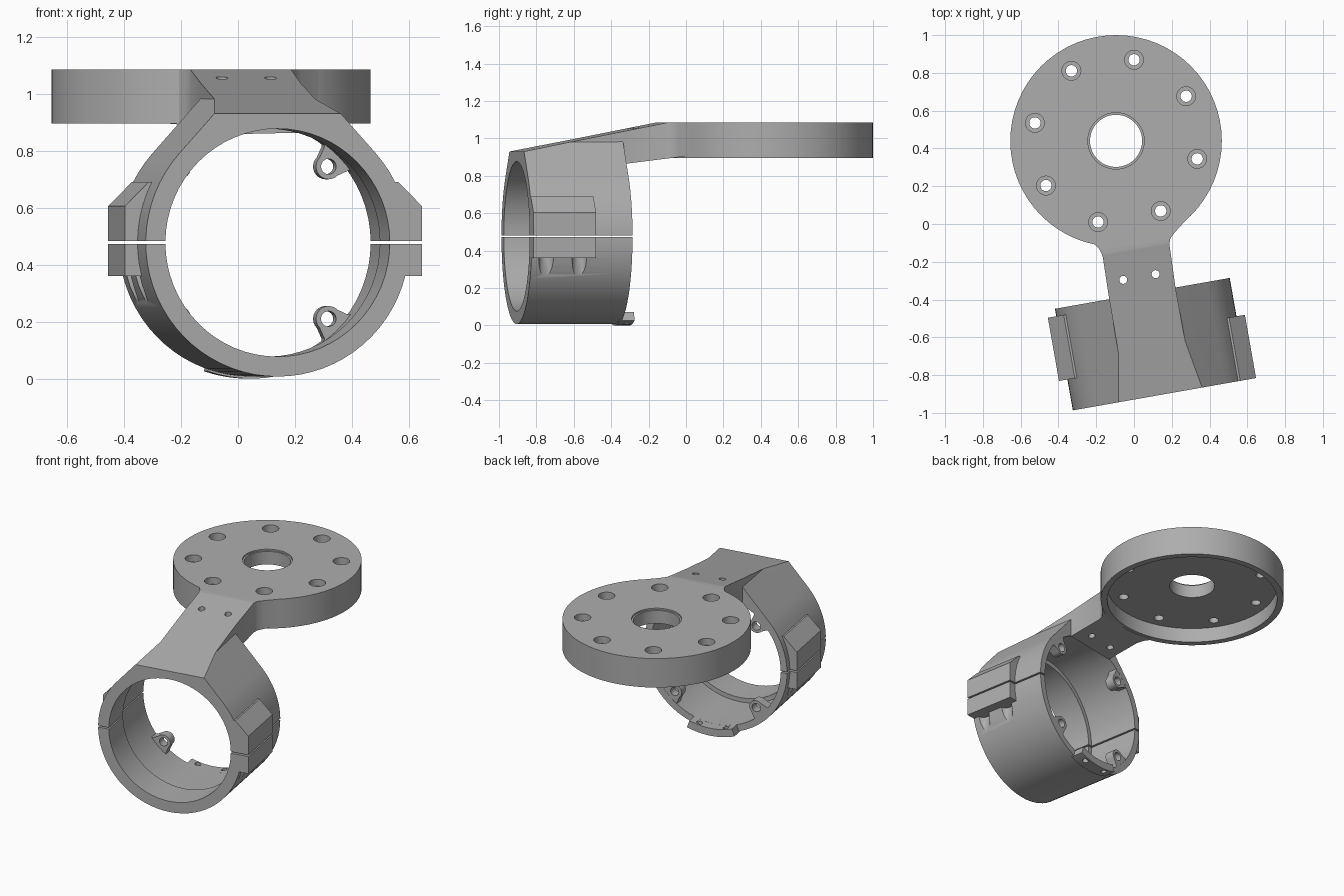
import bpy, bmesh
from math import sin, cos, pi, radians
from mathutils import Matrix, Vector

cube = bpy.data.objects.get("Cube")
if cube:
    bpy.data.objects.remove(cube, do_unlink=True)

grey = bpy.data.materials.new("plain_grey")
grey.use_nodes = True
grey.diffuse_color = (0.42, 0.42, 0.42, 1)
grey.node_tree.nodes["Principled BSDF"].inputs["Base Color"].default_value = (0.42, 0.42, 0.42, 1)

# Clamp frame: ring axis along local y, turned a little from the plate
FRAME = Matrix.Translation((0.139, -0.905, 0.477)) @ Matrix.Rotation(radians(10), 4, 'Z')
SLOPE = Vector((0, -0.197, 1))
SLOPE_POINT = Vector((0, 0, 0.453))
R_OUT, R_FRONT, R_BACK, LENGTH = 0.47, 0.40, 0.428, 0.546


def circle(r, cx=0, cy=0, n=64):
    return [(cx + r * cos(2 * pi * i / n), cy + r * sin(2 * pi * i / n)) for i in range(n)]


def arc(r, a, b, n):
    """Points on an arc, angles in degrees."""
    return [(r * cos(radians(a + (b - a) * i / n)), r * sin(radians(a + (b - a) * i / n)))
            for i in range(n + 1)]


def prism(name, pts, axis, lo, hi, frame=None, cuts=()):
    """Extrude a 2D profile along y or z, then trim it by planes."""
    bm = bmesh.new()
    to3d = (lambda p, t: (p[0], t, p[1])) if axis == 'y' else (lambda p, t: (p[0], p[1], t))
    face = bm.faces.new([bm.verts.new(to3d(p, lo)) for p in pts])
    ext = bmesh.ops.extrude_face_region(bm, geom=[face], use_keep_orig=True)
    step = (0, hi - lo, 0) if axis == 'y' else (0, 0, hi - lo)
    bmesh.ops.translate(bm, vec=step, verts=[v for v in ext['geom'] if isinstance(v, bmesh.types.BMVert)])
    for point, normal in cuts:
        res = bmesh.ops.bisect_plane(bm, geom=bm.verts[:] + bm.edges[:] + bm.faces[:],
                                     plane_co=point, plane_no=normal, clear_outer=True)
        edges = [e for e in res['geom_cut'] if isinstance(e, bmesh.types.BMEdge)]
        bmesh.ops.holes_fill(bm, edges=edges, sides=0)
    bmesh.ops.recalc_face_normals(bm, faces=bm.faces[:])
    mesh = bpy.data.meshes.new(name)
    bm.to_mesh(mesh)
    bm.free()
    mesh.materials.append(grey)
    ob = bpy.data.objects.new(name, mesh)
    bpy.context.collection.objects.link(ob)
    if frame:
        ob.matrix_world = frame
    return ob


def combine(target, tool, op='DIFFERENCE'):
    """Apply a boolean and drop the tool."""
    bpy.context.view_layer.update()
    mod = target.modifiers.new("cut", 'BOOLEAN')
    mod.operation, mod.solver, mod.object = op, 'EXACT', tool
    bpy.context.view_layer.objects.active = target
    bpy.ops.object.modifier_apply(modifier=mod.name)
    bpy.data.objects.remove(tool, do_unlink=True)


def drill(target, r, x, y, lo, hi, frame=None):
    combine(target, prism("drill", circle(r, x, y, 24), 'z', lo, hi, frame))


def cut_bore(target):
    for r, lo, hi in ((R_FRONT, -0.1, 0.3), (R_BACK, 0.2, 0.62)):
        if target.name == "arm":
            hi = min(hi, LENGTH)
        combine(target, prism("bore", circle(r), 'y', lo, hi, FRAME))


# Round mounting plate, hollow underneath
PX, PY, TOP, BOTTOM = -0.095, 0.44, 1.085, 0.895
plate = prism("mounting_plate", circle(0.56, PX, PY), 'z', BOTTOM, TOP)
combine(plate, prism("recess", circle(0.52, PX, PY), 'z', 0.8, 0.99))
combine(plate, prism("centre_hole", circle(0.138, PX, PY, 48), 'z', 0.8, 1.2))
combine(plate, prism("centre_lip", circle(0.149, PX, PY, 48), 'z', 1.075, 1.2))
for i in range(8):
    a = radians(32.5 + 45 * i)
    x, y = PX + 0.44 * cos(a), PY + 0.44 * sin(a)
    drill(plate, 0.030, x, y, 0.8, 1.2)
    drill(plate, 0.050, x, y, 1.04, 1.2)

# Sloping arm flaring into the plate
def at(x, y):
    return (FRAME @ Vector((x, y, 0)))[:2]

outline = [at(-0.18, 0.2), at(-0.178, 0.548), (-0.166, -0.17), (-0.185, -0.13), (-0.22, -0.095),
           (-0.29, -0.055), (-0.39, -0.015), (-0.44, 0.01), (-0.1, 0.2), (0.32, 0.065), (0.27, 0.015),
           (0.22, -0.04), (0.193, -0.075), (0.187, -0.106), at(0.178, 0.54), at(0.18, 0.2)]
arm = prism("arm", outline, 'z', 0.78, TOP, cuts=(
    (FRAME @ SLOPE_POINT, FRAME.to_3x3() @ SLOPE),
    (Vector((0, -0.08, BOTTOM)), Vector((0, 0.125, -1)))))
combine(arm, prism("plate_room", circle(0.54, PX, PY), 'z', 0.7, 1.3))
cut_bore(arm)
for x in (-0.087, 0.087):
    drill(arm, 0.021, x, 0.634, 0, 1, FRAME)

# Clamp ring with a peaked top trimmed by the arm slope
T = 41.9
ring = prism("clamp_ring", [(0, R_OUT / sin(radians(T)))] + arc(R_OUT, 180 - T, 360 + T, 52),
             'y', 0, LENGTH, FRAME, cuts=((SLOPE_POINT, SLOPE),))

# Clamp blocks on both sides, staggered along the axis
lug = [(0.40, -0.117), (0.515, -0.117), (0.515, 0.128), (0.43, 0.213), (0.40, 0.213)]
for side, start in ((1, 0.0), (-1, 0.166)):
    combine(ring, prism("clamp_block", [(side * x, z) for x, z in lug], 'y',
                        start, start + 0.34, FRAME), 'UNION')
cut_bore(ring)
for side, start in ((1, 0.0), (-1, 0.166)):
    for off in (0.08, 0.26):
        drill(ring, 0.040, side * 0.46, start + off, -0.3, -0.117, FRAME)
combine(ring, prism("split_gap", [(-0.7, -0.005), (0.7, -0.005), (0.7, 0.005), (-0.7, 0.005)],
                    'y', -0.1, 0.7, FRAME))

# Four inward screw ears at the back of the bore
nose = [(0.378 - 0.045 * cos(radians(t)), 0.045 * sin(radians(t))) for t in range(-90, 91, 15)]
ear = [(0.44, -0.09), (0.418, -0.06)] + nose + [(0.418, 0.06), (0.44, 0.09)]
parts = [plate, arm, ring]
for k in range(4):
    a = radians(45 + 90 * k)
    pts = [(r * cos(a) - t * sin(a), r * sin(a) + t * cos(a)) for r, t in ear]
    ob = prism("screw_ear", pts, 'y', 0.485, LENGTH - 0.001, FRAME)
    hole = circle(0.027, 0.378 * cos(a), 0.378 * sin(a), 24)
    combine(ob, prism("ear_hole", hole, 'y', 0.4, 0.7, FRAME))
    parts.append(ob)

# Curved tab under the back edge with two holes
tab = prism("bottom_tab", arc(0.477, 251, 289, 12) + arc(R_BACK, 289, 251, 12), 'y', 0.53, 0.612, FRAME)
for x in (-0.087, 0.087):
    drill(tab, 0.018, x, 0.582, -0.6, -0.3, FRAME)
parts.append(tab)

for ob in bpy.context.selected_objects:
    ob.select_set(False)
for ob in parts:
    ob.select_set(True)
bpy.context.view_layer.objects.active = plate
bpy.ops.object.shade_smooth_by_angle(angle=radians(30))
